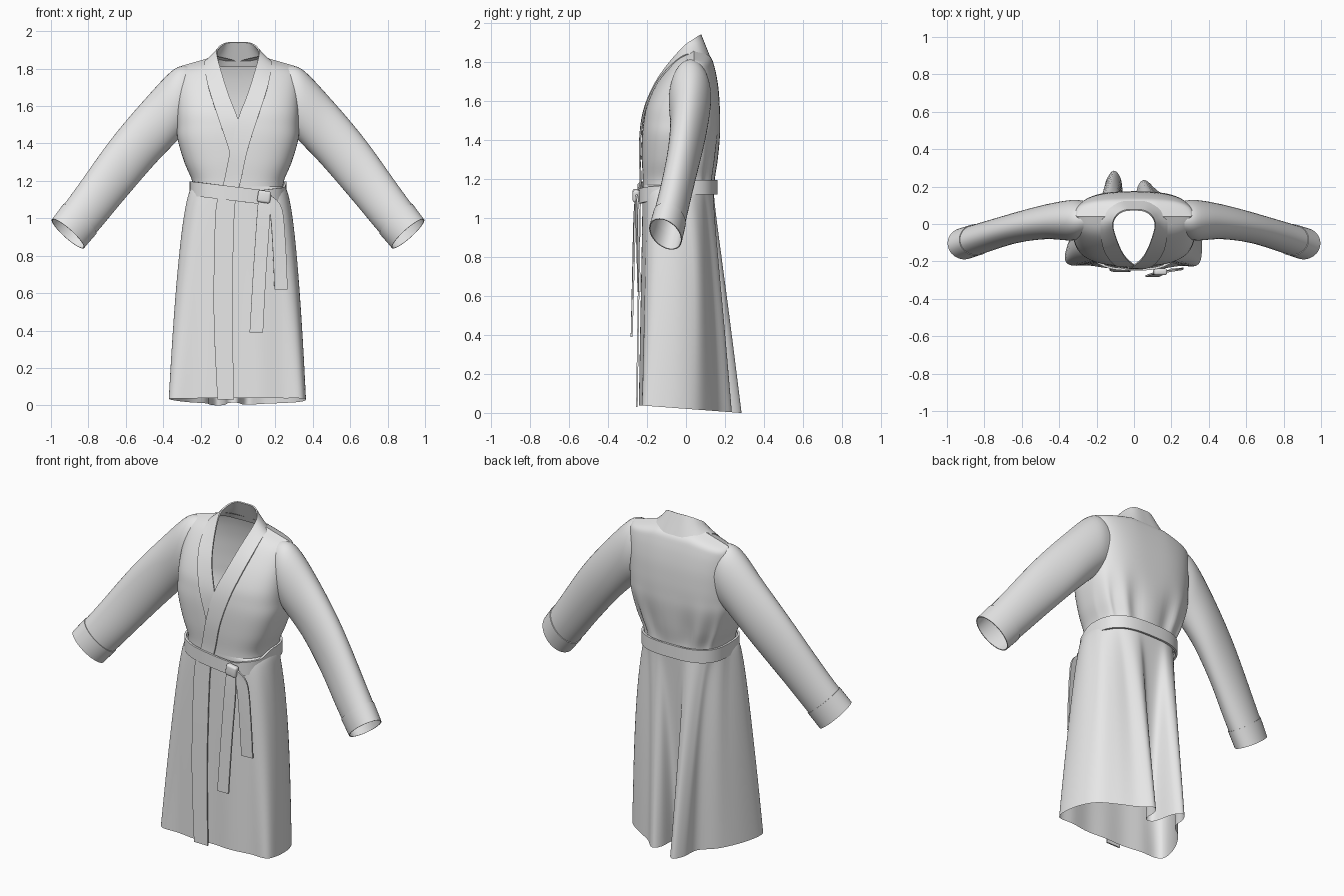
import bpy, math

if "Cube" in bpy.data.objects:
    bpy.data.objects.remove(bpy.data.objects["Cube"])

cloth = bpy.data.materials.new("light_grey_cloth")
cloth.diffuse_color = (0.8, 0.8, 0.8, 1)
cloth.use_nodes = True
cloth.node_tree.nodes["Principled BSDF"].inputs["Base Color"].default_value = cloth.diffuse_color
P = 0.7  # squareness of the body cross-section


def spline(tab, t, closed=False):
    """Catmull-Rom point at parameter t of a table of tuples."""
    n = len(tab)
    i = int(math.floor(t)) if closed else max(0, min(n - 2, int(t)))
    f = t - i
    pick = (lambda k: tab[k % n]) if closed else (lambda k: tab[max(0, min(n - 1, k))])
    return [0.5 * (2 * b + (c - a) * f + (2 * a - 5 * b + 4 * c - d) * f * f
                   + (3 * b - a - 3 * c + d) * f ** 3)
            for a, b, c, d in zip(pick(i - 1), pick(i), pick(i + 1), pick(i + 2))]


def spow(v, p=P):
    return math.copysign(abs(v) ** p, v)


def section(a, xo, yf, yb):
    """Point of a rounded-box outline, a = 0 at the front centre."""
    ym, h = (yf + yb) / 2, (yb - yf) / 2
    return xo * spow(math.sin(a)), ym - h * spow(math.cos(a))


def finish(ob, thick=0, mirror=False):
    ob.data.materials.append(cloth)
    bpy.ops.object.select_all(action='DESELECT')
    ob.select_set(True)
    bpy.context.view_layer.objects.active = ob
    if thick:
        m = ob.modifiers.new("thickness", 'SOLIDIFY')
        m.thickness, m.offset = thick, 0
        bpy.ops.object.modifier_apply(modifier=m.name)
    if mirror:
        m = ob.modifiers.new("mirror", 'MIRROR')
        m.merge_threshold = 0.002
        bpy.ops.object.modifier_apply(modifier=m.name)
    bpy.ops.object.shade_smooth_by_angle(angle=math.radians(50))


def grid(name, rows, closed=False, thick=0, mirror=False, hole=None):
    w = len(rows[0])
    faces = []
    for r in range(len(rows) - 1):
        for c in range(w if closed else w - 1):
            d = (c + 1) % w
            if not (hole and hole(*rows[r][c])):
                faces.append((r * w + c, r * w + d, (r + 1) * w + d, (r + 1) * w + c))
    me = bpy.data.meshes.new(name)
    me.from_pydata([p for row in rows for p in row], [], faces)
    ob = bpy.data.objects.new(name, me)
    bpy.context.collection.objects.link(ob)
    finish(ob, thick, mirror)
    return ob


def band(name, pairs, steps=6, across=4, thick=0.008):
    """Strip of cloth between two edges given as x,y,z,x,y,z."""
    rows = []
    for k in range((len(pairs) - 1) * steps + 1):
        v = spline(pairs, k / steps)
        rows.append([[v[j] + (v[j + 3] - v[j]) * c / across for j in range(3)]
                     for c in range(across + 1)])
    return grid(name, rows, thick=thick)


# Bodice rows: z, half width, front y, back y, front opening, back opening, shoulder drop
BODICE = [(1.13, .243, -.222, .146, 0, 0, 0), (1.2, .246, -.222, .148, 0, 0, 0),
          (1.3, .287, -.226, .163, 0, 0, 0), (1.42, .322, -.225, .174, 0, 0, 0),
          (1.5, .326, -.217, .175, .012, 0, 0), (1.58, .328, -.2, .173, .05, 0, .005),
          (1.68, .328, -.155, .165, .095, 0, .015), (1.78, .325, -.09, .145, .125, 0, .03),
          (1.835, .316, -.035, .118, .14, 0, .045), (1.87, .305, .04, .04, .14, .13, .06)]


def drop(x, k):
    return k * max(0, abs(x) - .11) / .21


def front_y(x, z):
    """Depth of the robe front at x, z (bodice above the belt, skirt below)."""
    if z < 1.16:
        return -.222 - .018 * ((1.17 - z) / 1.135) ** .9
    lo, hi = 0, len(BODICE) - 1
    for _ in range(25):
        m = (lo + hi) / 2
        v = spline(BODICE, m)
        lo, hi = (m, hi) if v[0] - drop(x, v[6]) < z else (lo, m)
    h = (v[3] - v[2]) / 2
    return v[2] + h - h * max(0, 1 - (abs(x) / v[1]) ** (2 / P)) ** (P / 2)


def armhole(x, y, z):
    return x > .2 and ((y - .02) / .085) ** 2 + ((z - 1.62) / .15) ** 2 < 1


rows = []
for r in range(46):
    z, xo, yf, yb, xi, xb, k = spline(BODICE, r / 5)
    a0 = math.asin(min(1, max(0, xi) / xo) ** (1 / P))
    a1 = math.pi - math.asin(min(1, max(0, xb) / xo) ** (1 / P))
    row = []
    for c in range(49):
        a = a0 + (a1 - a0) * c / 48
        x, y = section(a, xo, yf, yb)
        if a > math.pi / 2:  # soft gathers in the back
            y -= .018 * math.sin(6 * a) ** 2 * math.exp(-((z - 1.27) / .14) ** 2)
        row.append((x, y, z - drop(x, k)))
    rows.append(row)
grid("bodice", rows, mirror=True, hole=armhole)

# Skirt: outline of the hem, blended up to the waist outline
HEM = [(0, -.235), (.12, -.242), (.24, -.225), (.335, -.222), (.362, -.16), (.355, -.04),
       (.31, .06), (.22, .125), (.13, .175), (.06, .235), (.02, .2), (0, .1), (-.05, .11),
       (-.07, .24), (-.11, .285), (-.15, .23), (-.17, .14), (-.26, .06), (-.335, -.06),
       (-.37, -.175), (-.34, -.22), (-.24, -.222), (-.12, -.238)]
N = len(HEM) * 5
rows = []
for r in range(31):
    t = (r / 30) ** 1.5
    row = []
    for c in range(N):
        a = 2 * math.pi * c / N
        hx, hy = spline(HEM, c / 5, True)
        wx, wy = section(a, .243, -.222, .146)
        hz = max(0, .075 * (.28 - hy))
        # the hips fill out the sides towards the back
        hip = .04 * math.sin(math.pi * t ** .6) * max(0, -math.cos(2 * a + .35 * spow(math.sin(a), 1)))
        row.append((wx + (hx - wx) * t ** .42, wy + (hy - wy) * t ** .85 + hip,
                    1.17 + (hz - 1.17) * t))
    rows.append(row)
grid("skirt", rows, closed=True)

# Sleeves: top x,z, bottom x,z, centre y, half depth, opening tilt
SLEEVE = [(.25, 1.812, .3, 1.44, .025, .1, 0), (.34, 1.798, .335, 1.405, .02, .108, 0),
          (.49, 1.645, .45, 1.285, .012, .093, 0), (.68, 1.42, .58, 1.135, -.02, .082, 0),
          (.88, 1.14, .715, .975, -.07, .08, .6), (.993, .985, .825, .85, -.105, .08, 1)]


def sleeve_ring(t, s=1.0):
    tx, tz, bx, bz, yc, hy, tilt = spline(SLEEVE, t)
    ring = []
    for c in range(40):
        a = 2 * math.pi * c / 40
        u, v = .5 * s * math.cos(a), math.sin(a) * s
        f = -v * tilt
        ring.append(((tx + bx) / 2 + (tx - bx) * u + .006 * f, yc + hy * v + .015 * u * tilt,
                     (tz + bz) / 2 + (tz - bz) * u + .036 * f))
    return ring


grid("sleeves", [sleeve_ring(k / 6) for k in range(30)], closed=True, mirror=True)
grid("cuffs", [sleeve_ring(4.35 + .65 * k / 6, 1.015) for k in range(7)], closed=True,
     thick=.005, mirror=True)

# Collar: standing back, then lapels following the front; the +x lapel crosses over
NECK = [(0, .075, 1.94, 0, .127, 1.81), (.06, .068, 1.938, .09, .12, 1.812),
        (.1, .035, 1.915, .155, .07, 1.832), (.112, -.015, 1.875, .178, -.012, 1.832)]
FALL = [(.085, 1.77, .168, 1.74), (.05, 1.66, .14, 1.64), (0, 1.53, .1, 1.52)]
UNDER = [(-.03, 1.4, .05, 1.37), (-.02, 1.32, .035, 1.3)]
OVER = [(-.04, 1.37, .05, 1.36), (-.075, 1.2, .015, 1.2), (-.1, 1.13, -.005, 1.13),
        (-.122, 1.0, -.02, 1.0), (-.13, .5, -.03, .5), (-.11, .03, -.02, .03)]


def lay(pairs, gap):
    return [(a, front_y(a, b) - gap, b, c, front_y(c, d) - gap, d) for a, b, c, d in pairs]


def flip(pairs):
    return [(-a, b, c, -d, e, f) for a, b, c, d, e, f in pairs]


under = flip(NECK[1:] + lay(FALL, .007) + lay(UNDER, .005))
over = NECK + lay(FALL, .009) + lay(OVER, .012)
band("collar_and_lapels", under[::-1] + over)

# Belt: loop that dips towards the knot
rows = [[], []]
for c in range(96):
    a = 2 * math.pi * c / 96
    x, y = section(a, .253, -.243, .156)
    dip = .045 * max(0, 1 - abs(x - .13) / .37) * max(0, min(1, math.cos(a) * 3))
    for row, dz in zip(rows, (-.038, .038)):
        row.append((x, y, 1.158 - dip + dz))
grid("belt", rows, closed=True, thick=.012)

# Hanging belt ends
band("long_belt_end", [(.11, -.256, 1.12, .165, -.256, 1.12), (.1, -.265, 1.0, .17, -.262, 1.0),
                       (.08, -.272, .7, .15, -.27, .7), (.062, -.279, .39, .134, -.279, .39)],
     thick=.01)
band("short_belt_end", [(.135, -.254, 1.12, .18, -.254, 1.12), (.17, -.255, 1.03, .235, -.245, 1.05),
                        (.185, -.25, .85, .255, -.242, .85), (.195, -.244, .62, .265, -.238, .62)],
     thick=.01)

# Knot
bpy.ops.mesh.primitive_cube_add(size=1, location=(.14, -.256, 1.115), rotation=(0, .15, 0))
knot = bpy.context.object
knot.name = "belt_knot"
knot.scale = (.07, .036, .065)
bpy.ops.object.transform_apply(location=False, rotation=False, scale=True)
bev = knot.modifiers.new("soft_edges", 'BEVEL')
bev.width, bev.segments = .013, 4
bpy.ops.object.modifier_apply(modifier=bev.name)
finish(knot)
